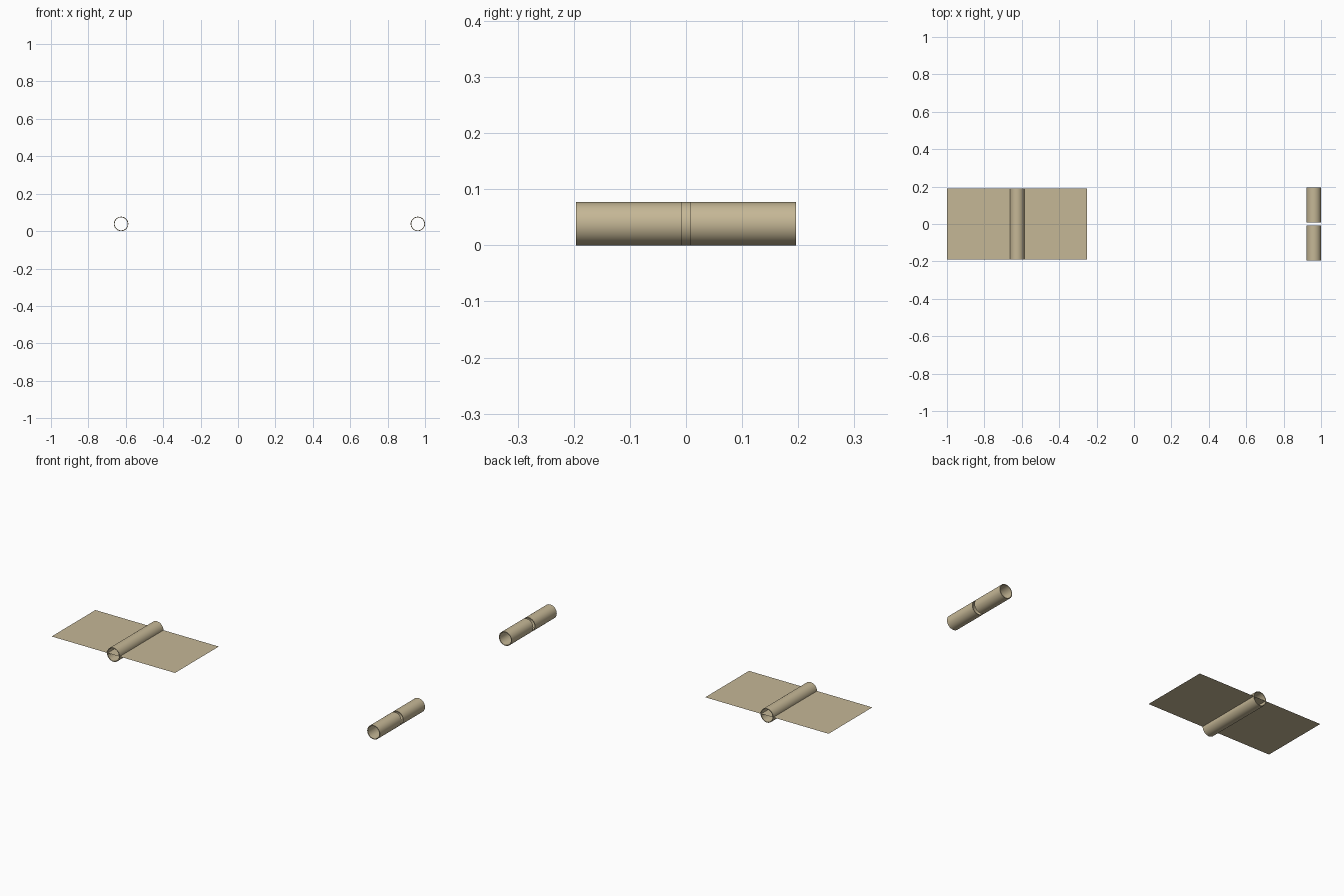
import bpy
from math import pi

cube = bpy.data.objects.get("Cube")
if cube:
    bpy.data.objects.remove(cube, do_unlink=True)

RADIUS = 0.0385
WALL = 0.004
HALF_SHEET = 0.19   # half depth of the sheet and its sleeve
HALF_PIN = 0.196    # half depth of the split sleeve
HALF_GAP = 0.008

# Single warm beige material
beige = bpy.data.materials.new("warm_beige")
colour = (0.56, 0.475, 0.305, 1)
beige.diffuse_color = colour
beige.use_nodes = True
beige.node_tree.nodes["Principled BSDF"].inputs["Base Color"].default_value = colour


def tube(name, x, y_min, y_max):
    """Open, thin-walled tube lying along y and resting on the ground."""
    bpy.ops.mesh.primitive_cylinder_add(
        vertices=48, radius=RADIUS, depth=y_max - y_min, end_fill_type='NOTHING',
        location=(x, (y_min + y_max) / 2, RADIUS), rotation=(pi / 2, 0, 0))
    obj = bpy.context.object
    obj.name = name
    obj.data.materials.append(beige)
    wall = obj.modifiers.new("wall", 'SOLIDIFY')
    wall.thickness = WALL
    wall.offset = -1
    bpy.ops.object.modifier_apply(modifier=wall.name)
    bpy.ops.object.shade_smooth_by_angle(angle=pi / 6)
    return obj


# Flat sheet passing through the middle of its sleeve
bpy.ops.mesh.primitive_plane_add(size=1, location=(-0.625, 0, RADIUS))
sheet = bpy.context.object
sheet.name = "flat_sheet"
sheet.scale = (0.75, 2 * HALF_SHEET, 1)
sheet.data.materials.append(beige)

# Full-length sleeve around the sheet
tube("sheet_sleeve", -0.625, -HALF_SHEET, HALF_SHEET)

# Separate sleeve, split in two by a narrow gap
split_x = 1 - RADIUS
tube("split_sleeve_front", split_x, -HALF_PIN, -HALF_GAP)
tube("split_sleeve_back", split_x, HALF_GAP, HALF_PIN)
